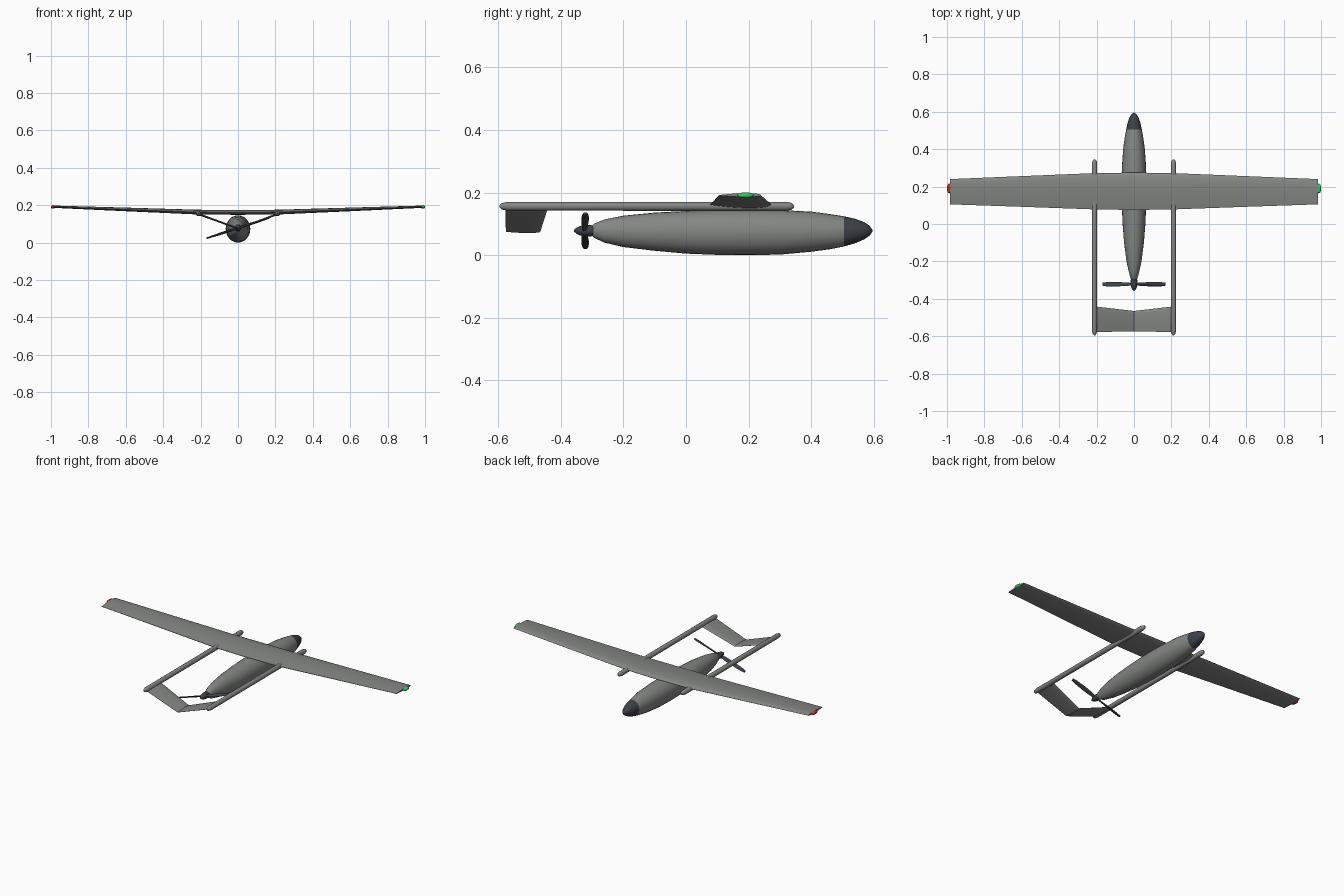
import bpy, bmesh, math
from mathutils import Matrix

if "Cube" in bpy.data.objects:
    bpy.data.objects.remove(bpy.data.objects["Cube"])


def material(name, rgb):
    m = bpy.data.materials.new(name)
    m.diffuse_color = (*rgb, 1)
    m.use_nodes = True
    m.node_tree.nodes["Principled BSDF"].inputs["Base Color"].default_value = m.diffuse_color
    return m


GREY = material("airframe grey", (0.23, 0.24, 0.23))
DARK = material("dark slate", (0.045, 0.054, 0.066))
RED = material("red light", (0.6, 0.03, 0.02))
GREEN = material("green light", (0.03, 0.6, 0.13))


def loft(name, rings, mats, angle=40):
    """Skin a row of equal-length closed rings and cap both ends."""
    bm = bmesh.new()
    loops = [[bm.verts.new(p) for p in r] for r in rings]
    n = len(loops[0])
    for a, b in zip(loops, loops[1:]):
        for i in range(n):
            bm.faces.new((a[i], a[(i + 1) % n], b[(i + 1) % n], b[i]))
    bm.faces.new(loops[0])
    bm.faces.new(loops[-1])
    bmesh.ops.recalc_face_normals(bm, faces=bm.faces)
    me = bpy.data.meshes.new(name)
    bm.to_mesh(me)
    bm.free()
    for m in mats:
        me.materials.append(m)
    ob = bpy.data.objects.new(name, me)
    bpy.context.collection.objects.link(ob)
    bpy.ops.object.select_all(action='DESELECT')
    ob.select_set(True)
    bpy.context.view_layer.objects.active = ob
    bpy.ops.object.shade_smooth_by_angle(angle=math.radians(angle))
    return ob


def body(name, stations, mats, x=0, n=24):
    """Round body along y; stations are (y, half width, half height, centre z)."""
    turn = [2 * math.pi * i / n for i in range(n)]
    return loft(name, [[(x + w * math.cos(t), y, z + h * math.sin(t)) for t in turn]
                       for y, w, h, z in stations], mats)


def foil(x, lead, trail, z, thick, n=9):
    """Airfoil ring at x, slightly cambered, from leading to trailing edge."""
    ts = [(1 - math.cos(math.pi * i / n)) / 2 for i in range(n + 1)]

    def half(t):
        return 2.6 * thick * (math.sqrt(t) * (1 - t) * 0.5 + 0.02 * t)
    up = [(x, lead + (trail - lead) * t, z + half(t) * 1.15) for t in ts]
    low = [(x, lead + (trail - lead) * t, z - half(t) * 0.85) for t in ts[-1:0:-1]]
    return up + low


# Fuselage, with the dark nose cap coloured by position
fuselage = body("fuselage", [
    (-0.303, 0.010, 0.012, 0.078), (-0.295, 0.017, 0.022, 0.078),
    (-0.26, 0.027, 0.037, 0.077), (-0.20, 0.040, 0.050, 0.076),
    (-0.10, 0.053, 0.061, 0.075), (0.0, 0.061, 0.068, 0.073),
    (0.10, 0.065, 0.072, 0.073), (0.20, 0.066, 0.073, 0.073),
    (0.30, 0.065, 0.071, 0.073), (0.40, 0.058, 0.064, 0.075),
    (0.46, 0.050, 0.056, 0.075), (0.505, 0.042, 0.048, 0.076),
    (0.54, 0.034, 0.039, 0.077), (0.57, 0.024, 0.027, 0.078),
    (0.587, 0.013, 0.015, 0.078), (0.595, 0.003, 0.003, 0.078)], [GREY, DARK])
for f in fuselage.data.polygons:
    f.material_index = int(f.center.y > 0.505)

# Wing: flat centre panel, tapered outer panels with dihedral
half_wing = [(0.21, 0.272, 0.078, 0.161, 0.025), (0.6, 0.256, 0.092, 0.176, 0.019),
             (0.985, 0.24, 0.105, 0.191, 0.012)]
loft("wing", [foil(-x, *s) for x, *s in reversed(half_wing)]
     + [foil(0, 0.275, 0.075, 0.16, 0.026)]
     + [foil(x, *s) for x, *s in half_wing], [GREY])

# V tail dipping to the centre between the booms
tip = (-0.44, -0.577, 0.153, 0.011)
loft("v_tail", [foil(-0.215, *tip), foil(0, -0.465, -0.575, 0.075, 0.010),
                foil(0.215, *tip)], [GREY], 25)

# Tail booms and wingtip lights
for side, label, lamp in ((-1, "left", RED), (1, "right", GREEN)):
    body(label + "_boom", [
        (-0.595, 0.004, 0.004, 0.156), (-0.588, 0.010, 0.010, 0.156),
        (-0.57, 0.014, 0.014, 0.156), (0.32, 0.0145, 0.0145, 0.156),
        (0.337, 0.011, 0.011, 0.156), (0.345, 0.004, 0.004, 0.156)],
        [GREY], side * 0.211, 16)
    body(label + "_wingtip_light",
         [(0.19 - 0.026 * math.cos(a), 0.011 * math.sin(a) + 0.0005,
           0.009 * math.sin(a) + 0.0005, 0.191)
          for a in [math.pi * i / 8 for i in range(9)]], [lamp], side * 0.989, 12)

# Pusher propeller hub and spinner
body("propeller_hub", [
    (-0.358, 0.003, 0.003, 0.078), (-0.35, 0.009, 0.009, 0.078),
    (-0.338, 0.015, 0.015, 0.078), (-0.318, 0.019, 0.019, 0.078),
    (-0.295, 0.017, 0.017, 0.078)], [DARK], n=16)

# Two twisted blades: (span, chord, pitch in degrees)
for k, label in ((0, "upper"), (1, "lower")):
    rings = []
    for r, chord, pitch in ((0.0, 0.014, 50), (0.04, 0.022, 35), (0.09, 0.026, 25),
                            (0.15, 0.024, 16), (0.177, 0.016, 12)):
        p = math.radians(pitch)
        ring = []
        for i in range(10):
            t = 2 * math.pi * i / 10
            u, v = chord / 2 * math.cos(t), 0.004 * math.sin(t)
            ring.append((r, u * math.cos(p) - v * math.sin(p),
                         u * math.sin(p) + v * math.cos(p)))
        rings.append(ring)
    blade = loft(label + "_propeller_blade", rings, [DARK])
    blade.matrix_world = (Matrix.Translation((0, -0.322, 0.078))
                          @ Matrix.Rotation(math.radians(-18 + 180 * k), 4, 'Y'))
